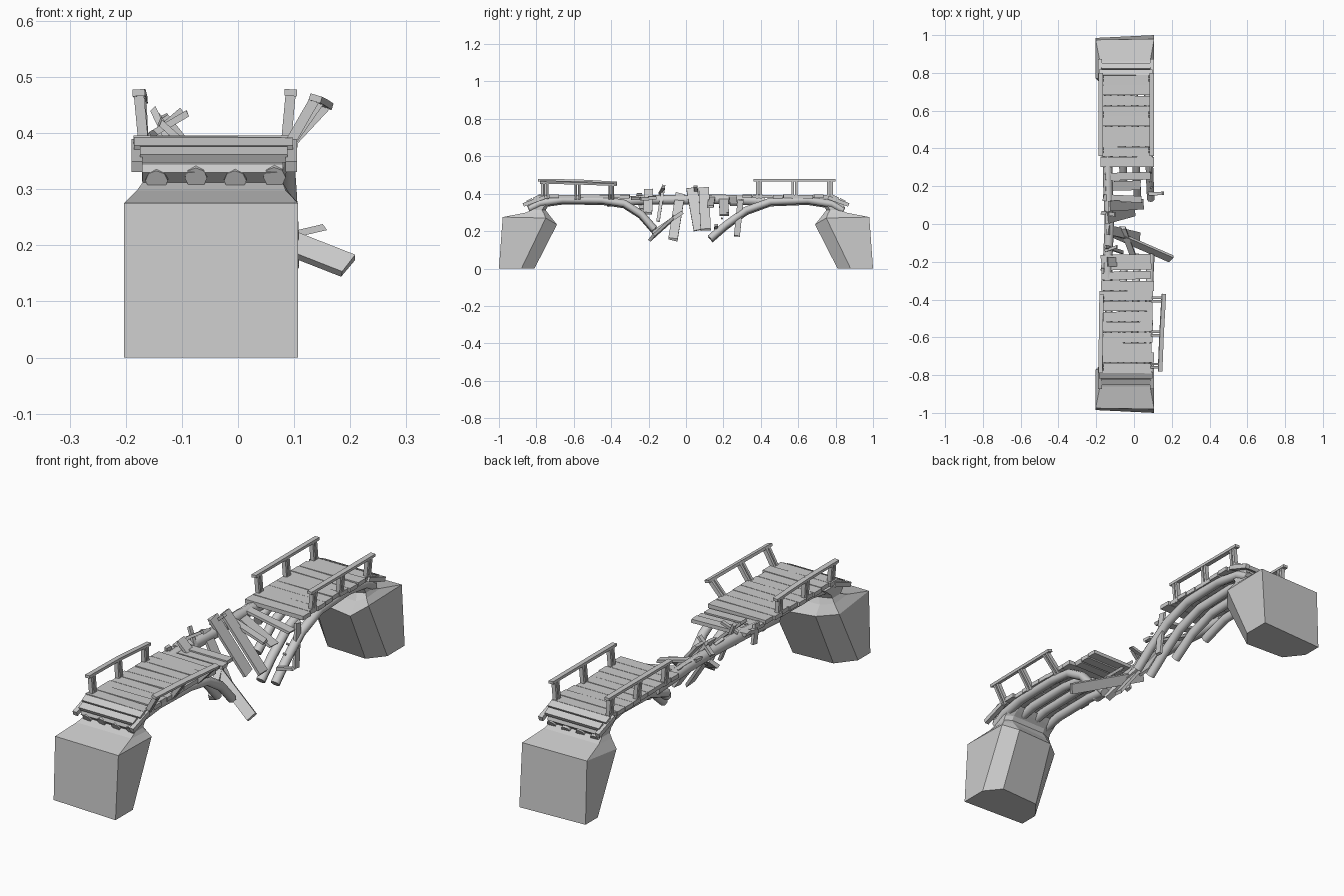
import bpy, bmesh, math, random
from mathutils import Vector

if "Cube" in bpy.data.objects:
    bpy.data.objects.remove(bpy.data.objects["Cube"])

random.seed(4)
CX = -0.04  # centre line of the deck


def finish(name, bm):
    bmesh.ops.recalc_face_normals(bm, faces=bm.faces)
    me = bpy.data.meshes.new(name)
    bm.to_mesh(me)
    bm.free()
    ob = bpy.data.objects.new(name, me)
    bpy.context.collection.objects.link(ob)
    return ob


def loft(name, rings):
    """Skin a list of equal-length point rings and cap both ends."""
    bm = bmesh.new()
    vs = [[bm.verts.new(p) for p in r] for r in rings]
    n = len(rings[0])
    for a, b in zip(vs, vs[1:]):
        for i in range(n):
            j = (i + 1) % n
            bm.faces.new((a[i], a[j], b[j], b[i]))
    bm.faces.new(vs[0])
    bm.faces.new(vs[-1])
    return finish(name, bm)


def board(name, p0, p1, width, thick, side=(0, 1, 0), jag=0.0):
    """Plank from p0 to p1, its width along 'side', with optional broken ends."""
    p0, p1 = Vector(p0), Vector(p1)
    d = (p1 - p0).normalized()
    s = Vector(side)
    s = (s - d * s.dot(d)).normalized()
    n = d.cross(s)
    rings = []
    for p in (p0, p1):
        rings.append([p + s * a * width / 2 + n * b * thick / 2
                      + d * random.uniform(-jag, jag)
                      for a, b in ((-1, -1), (1, -1), (1, 1), (-1, 1))])
    return loft(name, rings)


def log(name, path, radius, sides=8):
    """Log following points; rings lie across the path."""
    pts = [Vector(p) for p in path]
    rings = []
    for i, p in enumerate(pts):
        d = (pts[min(i + 1, len(pts) - 1)] - pts[max(i - 1, 0)]).normalized()
        u = d.cross(Vector((0, 0, 1))).normalized()
        v = u.cross(d)
        rings.append([p + (u * math.cos(t) + v * math.sin(t)) * radius
                      for t in (2 * math.pi * k / sides for k in range(sides))])
    ob = loft(name, rings)
    ob.data.shade_smooth()
    bpy.context.view_layer.objects.active = ob
    ob.select_set(True)
    bpy.ops.object.shade_smooth_by_angle(angle=math.radians(50))
    ob.select_set(False)
    return ob


# Stone abutments: chipped inner face, stepped neck on top
def abutment(name, s):
    base = [(-.203, -.985, 0), (.107, -1, 0), (.107, -.88, 0),
            (.05, -.81, 0), (-.14, -.82, 0), (-.203, -.9, 0)]
    rim = [(-.203, -.975, .275), (.107, -.98, .275), (.107, -.75, .27),
           (.06, -.69, .235), (-.13, -.71, .245), (-.203, -.77, .25)]
    lip = [(-.18, -.86, .298), (.085, -.86, .298), (.09, -.76, .295),
           (.06, -.73, .285), (-.13, -.74, .285), (-.18, -.77, .29)]

    def neck(z, y0, y1):
        return [(-.17, y0, z), (.08, y0, z), (.08, y1 - .02, z),
                (.05, y1, z), (-.12, y1, z), (-.17, y1 - .02, z)]
    rings = [base, rim, lip, neck(.312, -.825, -.75), neck(.33, -.845, -.74),
             neck(.345, -.84, -.72), neck(.362, -.80, -.70)]
    loft(name, [[(x, s * y, z) for x, y, z in r] for r in rings])


abutment("front_abutment", 1)
abutment("back_abutment", -1)

# End steps sloping down from deck to the abutments
for tag, s in (("front", -1), ("back", 1)):
    for i, (y, z) in enumerate(((.80, .378), (.835, .362))):
        board(f"{tag}_end_step_{i}", (-.175 - .01 * (i == 0), s * y, z),
              (.098 - .01 * i, s * y, z), .032, .016, side=(0, 1, -.5 * s))
    for x in (-.18, .095):
        board(f"{tag}_end_bracket", (x, s * .87, .34), (x, s * .76, .38),
              .02, .02, side=(1, 0, 0))


# Deck planks
def deck(tag, y0, y1, n):
    step = (y1 - y0) / n
    for i in range(n):
        y = y0 + step * (i + .5)
        a, b = random.uniform(-.004, .004), random.uniform(-.004, .004)
        board(f"{tag}_deck_plank_{i}",
              (-.183 + random.uniform(-.004, .008), y + a * .5, .385 + a * .5),
              (.102 + random.uniform(-.01, .004), y + b * .5, .385 + b * .5),
              abs(step) - .002, .018)


deck("front", -.79, -.30, 9)
deck("back", .30, .79, 9)
for i, (y, x0, x1, z) in enumerate(((-.275, -.17, .085, .378),
                                    (-.225, -.175, .09, .376),
                                    (-.185, -.175, .085, .382))):
    board(f"loose_deck_plank_{i}", (x0, y, z), (x1, y + .005, z - .004), .042, .016, jag=.004)

# Bent stringer logs under both halves
front_path = [(-.84, .315), (-.78, .345), (-.66, .362), (-.45, .36),
              (-.33, .342), (-.24, .285), (-.17, .205)]
back_path = [(.84, .305), (.78, .34), (.65, .36), (.45, .352),
             (.32, .305), (.21, .225), (.13, .155)]
for i, (x, cut, dz) in enumerate(((-.145, 2, 0), (-.075, 1, .005), (-.005, 0, 0), (.065, 0, .006))):
    for tag, path in (("front", front_path), ("back", back_path)):
        pts = [(x + .004 * k, y, z + dz) for k, (y, z) in enumerate(path)]
        log(f"{tag}_stringer_{i}", pts[:len(pts) - cut], .02)

# One log still crossing the gap
log("surviving_log", [(-.14, -.42, .355), (-.14, -.2, .368), (-.13, 0, .368),
                      (-.138, .2, .37), (-.142, .42, .36)], .025)


# Railings: paired slats for posts, flat handrail
def railing(name, ys, base, tops):
    for i, (y, t) in enumerate(zip(ys, tops)):
        for k in (-1, 1):
            board(f"{name}_post_{i}", (base, y + .009 * k, .375),
                  (t[0], y + .009 * k, t[1]), .012, .018)
    s = math.copysign(.03, ys[-1] - ys[0])
    ends = [(tops[0][0], ys[0] - s, tops[0][1])] + \
           [(t[0], y, t[1]) for y, t in zip(ys, tops)][1:-1] + \
           [(tops[-1][0], ys[-1] + s, tops[-1][1])]
    for i, (a, b) in enumerate(zip(ends, ends[1:])):
        board(f"{name}_handrail_{i}", a, b, .022, .012, side=(1, 0, -(tops[0][0] - base) * 6))


railing("back_left_railing", (.39, .58, .77), -.168, ((-.176, .472),) * 3)
railing("back_right_railing", (.39, .58, .77), .085, ((.094, .472),) * 3)
railing("front_left_railing", (-.76, -.58, -.40), -.168,
        ((-.177, .472), (-.175, .47), (-.172, .458)))
railing("front_right_railing", (-.75, -.58, -.40), .088,
        ((.138, .462), (.146, .458), (.158, .45)))

# Fallen planks hanging from the surviving log
fallen = [
    ((-.14, -.03, .40), (.03, -.07, .155), .05),
    ((-.145, .03, .432), (.0, .07, .205), .058),
    ((-.13, .095, .43), (.05, .105, .205), .055),
    ((-.15, .20, .385), (.03, .205, .285), .05),
    ((-.14, -.20, .42), (.0, -.205, .295), .048),
    ((-.15, -.12, .44), (-.06, -.15, .25), .018),
    ((-.09, -.12, .435), (-.15, -.14, .40), .015),
    ((-.10, .05, .44), (-.17, .06, .38), .02),
    ((-.165, .14, .39), (.04, .13, .33), .035),
    ((.085, .292, .37), (.09, .272, .172), .032),
    ((-.15, .25, .385), (.08, .255, .34), .04),
    ((.08, .16, .215), (.153, .162, .232), .018),
    ((-.165, -.25, .40), (-.165, -.235, .32), .03),
]
for i, (a, b, w) in enumerate(fallen):
    board(f"fallen_plank_{i}", a, b, w, .012, jag=.006)
board("long_fallen_plank", (-.10, -.055, .28), (.198, -.185, .163), .045, .016,
      side=(.2, .6, .7), jag=.004)
board("snapped_beam", (-.06, -.02, .30), (.0, -.18, .19), .03, .02, side=(1, 0, 0), jag=.01)
for i, (x, y, z) in enumerate(((.08, .22, .30), (.085, .19, .27))):
    board(f"splinter_{i}", (x, y, z), (x + .012, y + .004, z - .004), .008, .006)
